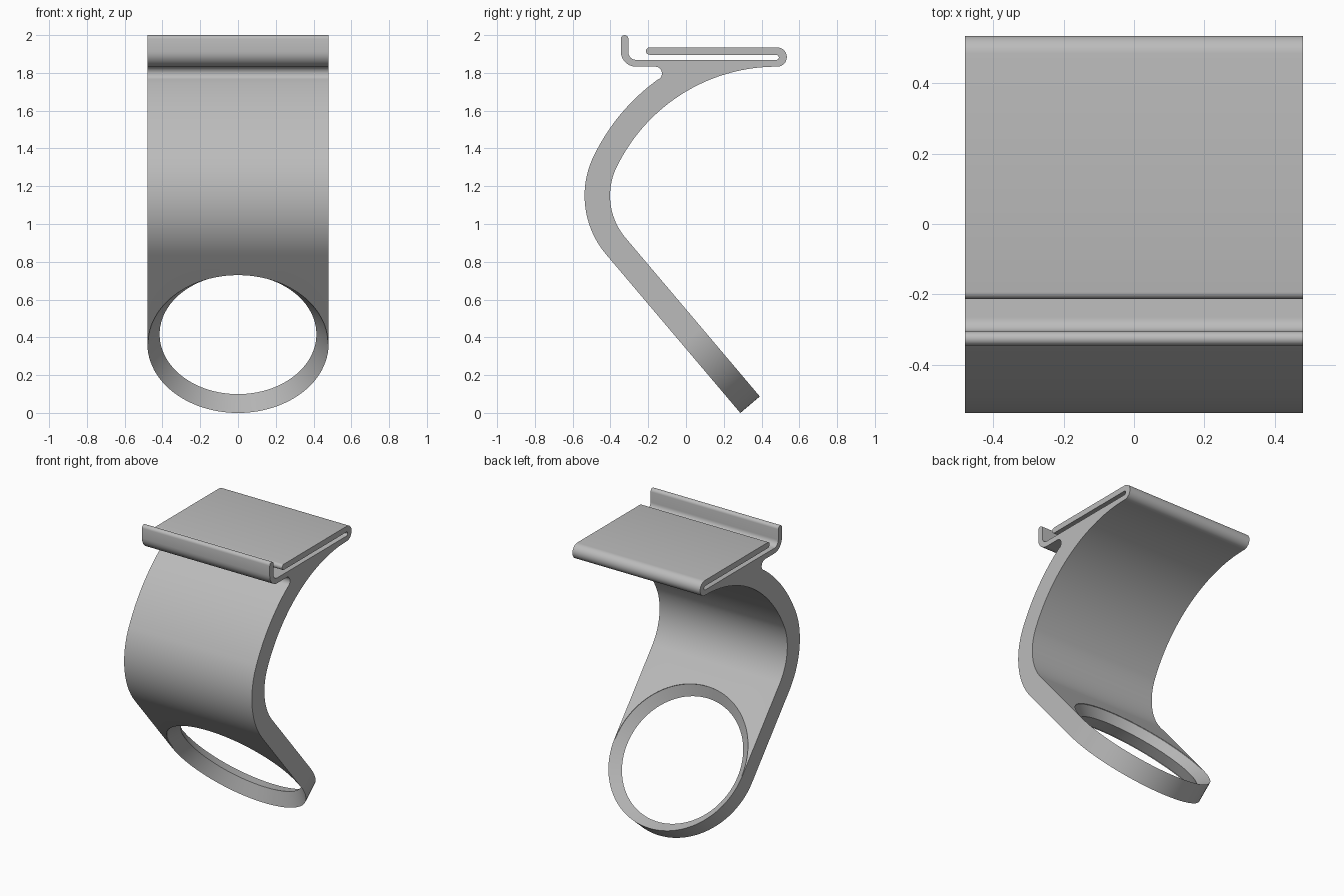
import bpy, bmesh
from math import sin, cos, pi, radians
from mathutils import Matrix, Vector

cube = bpy.data.objects.get("Cube")
if cube:
    bpy.data.objects.remove(cube, do_unlink=True)

mat = bpy.data.materials.new("plain_grey")
mat.use_nodes = True
GREY = (0.5, 0.5, 0.5, 1)
mat.diffuse_color = GREY
mat.node_tree.nodes["Principled BSDF"].inputs["Base Color"].default_value = GREY

HALF = 0.48       # half width, also the ring's outer radius
THICK = 0.135     # strap thickness
BORE = 0.415      # narrowest radius of the ring
SEGS = 96


def arc(cy, cz, r, a0, a1, n=8):
    """Points on an arc in the side plane, angles in degrees."""
    angles = [radians(a0 + (a1 - a0) * i / n) for i in range(n + 1)]
    return [(cy + r * cos(a), cz + r * sin(a)) for a in angles]


def make_object(name, bm):
    bmesh.ops.recalc_face_normals(bm, faces=bm.faces)
    mesh = bpy.data.meshes.new(name)
    bm.to_mesh(mesh)
    bm.free()
    mesh.materials.append(mat)
    obj = bpy.data.objects.new(name, mesh)
    bpy.context.collection.objects.link(obj)
    return obj


def activate(obj):
    bpy.ops.object.select_all(action='DESELECT')
    obj.select_set(True)
    bpy.context.view_layer.objects.active = obj


# Straight leg: direction down the strap and its inward normal
down = Vector((0, 0.646, -0.763)).normalized()
normal = Vector((0, -down.z, down.y))
bend = Vector((0, -0.056, 1.15))
R_IN = 0.346
R_OUT = R_IN + THICK
ring_outer = bend - normal * R_OUT + down * 0.62
ring_inner = ring_outer + normal * THICK
ring_mid = (ring_outer + ring_inner) / 2

# Side profile: leg, bends, hook, slot and folded plate
TOP_Z, TOP_Y, R_BIG, JOIN = 0.893, 0.48, 0.94, 154.4
LEG = 180 + 40.25
profile = [(ring_outer.y, ring_outer.z)]
profile += arc(bend.y, bend.z, R_OUT, LEG, JOIN, 24)
profile += arc(TOP_Y, TOP_Z, R_BIG + THICK, JOIN, 126, 24)[1:]
profile += arc(-0.163, 1.797, 0.036, -50, 90, 10)
profile += arc(-0.265, 1.913, 0.08, 270, 180)
profile += arc(-0.325, 1.98, 0.02, 180, 0)
profile += arc(-0.265, 1.909, 0.04, 180, 270)
profile += arc(0.478, 1.8825, 0.0135, -90, 90)
profile += arc(-0.193, 1.9155, 0.0195, 270, 90)
profile += arc(TOP_Y + 0.003, 1.884, 0.051, 90, -90, 14)
profile += arc(TOP_Y, TOP_Z, R_BIG, 90, JOIN, 32)
profile += arc(bend.y, bend.z, R_IN, JOIN, LEG, 24)[1:]
profile += [(ring_inner.y, ring_inner.z)]

bm = bmesh.new()
face = bm.faces.new([bm.verts.new((-HALF, y, z)) for y, z in profile])
side = bmesh.ops.extrude_face_region(bm, geom=[face])
verts = [v for v in side["geom"] if isinstance(v, bmesh.types.BMVert)]
bmesh.ops.translate(bm, verts=verts, vec=(2 * HALF, 0, 0))
bmesh.ops.remove_doubles(bm, verts=bm.verts, dist=0.0004)
strap = make_object("curved_strap", bm)

# Frame with its z axis through the ring
frame = Matrix((Vector((1, 0, 0)), -down, normal)).transposed().to_4x4()
frame.translation = ring_mid

# Round opening in the strap
bm = bmesh.new()
bmesh.ops.create_cone(bm, cap_ends=True, segments=SEGS, radius1=HALF - 0.004,
                      radius2=HALF - 0.004, depth=0.3, matrix=frame)
cutter = make_object("opening_cutter", bm)
cutter.hide_render = True
cut = strap.modifiers.new("opening", 'BOOLEAN')
cut.operation = 'DIFFERENCE'
cut.solver = 'EXACT'
cut.object = cutter
activate(strap)
bpy.ops.object.modifier_apply(modifier=cut.name)
bpy.data.objects.remove(cutter, do_unlink=True)

# Ring with a wedge-shaped inner edge
bm = bmesh.new()
section = [(HALF, -THICK / 2), (HALF, THICK / 2), (BORE, 0.01)]
loops = [[bm.verts.new(frame @ Vector((r * cos(2 * pi * i / SEGS),
                                       r * sin(2 * pi * i / SEGS), h)))
          for i in range(SEGS)] for r, h in section]
for k in range(3):
    a, b = loops[k], loops[(k + 1) % 3]
    for i in range(SEGS):
        j = (i + 1) % SEGS
        bm.faces.new((a[i], a[j], b[j], b[i]))
ring = make_object("lower_ring", bm)

for obj in (strap, ring):
    activate(obj)
    bpy.ops.object.shade_smooth_by_angle(angle=radians(30))
